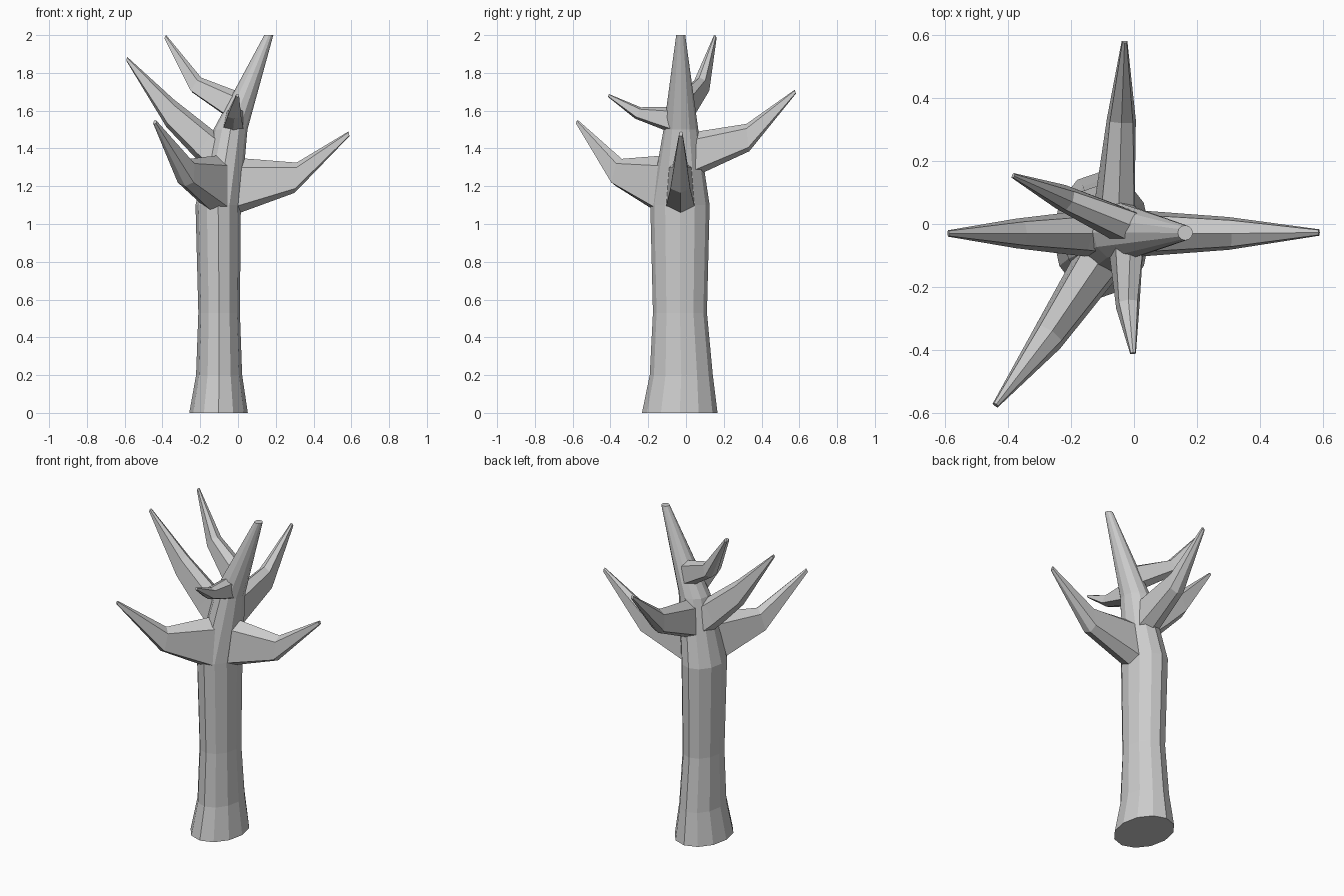
import bpy, bmesh, math
from mathutils import Vector


def loft(name, rings):
    """Skin a list of equal-length point rings and cap both ends."""
    bm = bmesh.new()
    loops = [[bm.verts.new(p) for p in ring] for ring in rings]
    n = len(loops[0])
    for a, b in zip(loops, loops[1:]):
        for i in range(n):
            j = (i + 1) % n
            bm.faces.new((a[i], a[j], b[j], b[i]))
    bm.faces.new(loops[0])
    bm.faces.new(loops[-1])
    bmesh.ops.recalc_face_normals(bm, faces=bm.faces)
    mesh = bpy.data.meshes.new(name)
    bm.to_mesh(mesh)
    bm.free()
    obj = bpy.data.objects.new(name, mesh)
    bpy.context.collection.objects.link(obj)
    return obj


def ellipse(cx, cy, z, rx, ry, n=12):
    return [(cx + rx * math.cos(2 * math.pi * i / n),
             cy + ry * math.sin(2 * math.pi * i / n), z) for i in range(n)]


def branch(name, stations):
    """Station: bottom (x, y, z), top (x, y, z), half width. Ridged six-sided section."""
    first, last = Vector(stations[0][0]), Vector(stations[-1][0])
    along = last - first
    side = Vector((-along.y, along.x, 0)).normalized()
    rings = []
    for low, high, w in stations:
        low, high = Vector(low), Vector(high)
        lo, hi = low.lerp(high, 0.14), low.lerp(high, 0.83)
        rings.append([low, lo + side * w, hi + side * w * 0.8,
                      high, hi - side * w * 0.8, lo - side * w])
    return loft(name, rings)


# Leaning trunk, flared at the foot and tapering to a blunt tip
loft("trunk", [ellipse(*r) for r in (
    (-0.103, -0.033, 0.0, 0.155, 0.20),
    (-0.10, -0.025, 0.20, 0.122, 0.167),
    (-0.10, -0.032, 0.53, 0.11, 0.143),
    (-0.105, -0.032, 1.10, 0.12, 0.157),
    (-0.04, -0.027, 1.50, 0.09, 0.092),
    (0.163, -0.028, 2.0, 0.024, 0.024))])

# Branches: base inside the trunk, elbow, pointed tip
branch("right_branch", [
    ((-0.07, -0.03, 1.03), (-0.07, -0.03, 1.355), 0.08),
    ((0.30, -0.03, 1.165), (0.31, -0.03, 1.325), 0.052),
    ((0.59, -0.027, 1.465), (0.585, -0.027, 1.49), 0.01)])
branch("front_left_branch", [
    ((-0.10, -0.10, 1.03), (-0.09, -0.09, 1.365), 0.08),
    ((-0.28, -0.37, 1.20), (-0.26, -0.34, 1.345), 0.052),
    ((-0.442, -0.578, 1.53), (-0.437, -0.572, 1.55), 0.01)])
branch("left_branch", [
    ((-0.10, -0.03, 1.23), (-0.04, -0.03, 1.43), 0.08),
    ((-0.23, -0.03, 1.355), (-0.13, -0.03, 1.495), 0.066),
    ((-0.38, -0.03, 1.515), (-0.34, -0.03, 1.66), 0.047),
    ((-0.592, -0.03, 1.865), (-0.587, -0.03, 1.885), 0.01)])
branch("back_branch", [
    ((-0.07, 0.0, 1.23), (-0.05, 0.0, 1.48), 0.068),
    ((-0.04, 0.335, 1.385), (-0.04, 0.32, 1.53), 0.046),
    ((-0.03, 0.582, 1.69), (-0.03, 0.575, 1.71), 0.009)])
branch("small_front_branch", [
    ((-0.03, -0.02, 1.46), (-0.01, -0.02, 1.62), 0.06),
    ((-0.02, -0.27, 1.558), (-0.018, -0.24, 1.618), 0.037),
    ((-0.003, -0.413, 1.673), (-0.003, -0.408, 1.688), 0.009)])
branch("upper_back_branch", [
    ((-0.02, -0.015, 1.54), (0.03, -0.02, 1.69), 0.058),
    ((-0.24, 0.09, 1.695), (-0.195, 0.07, 1.775), 0.04),
    ((-0.387, 0.155, 1.98), (-0.38, 0.152, 2.0), 0.008)])
